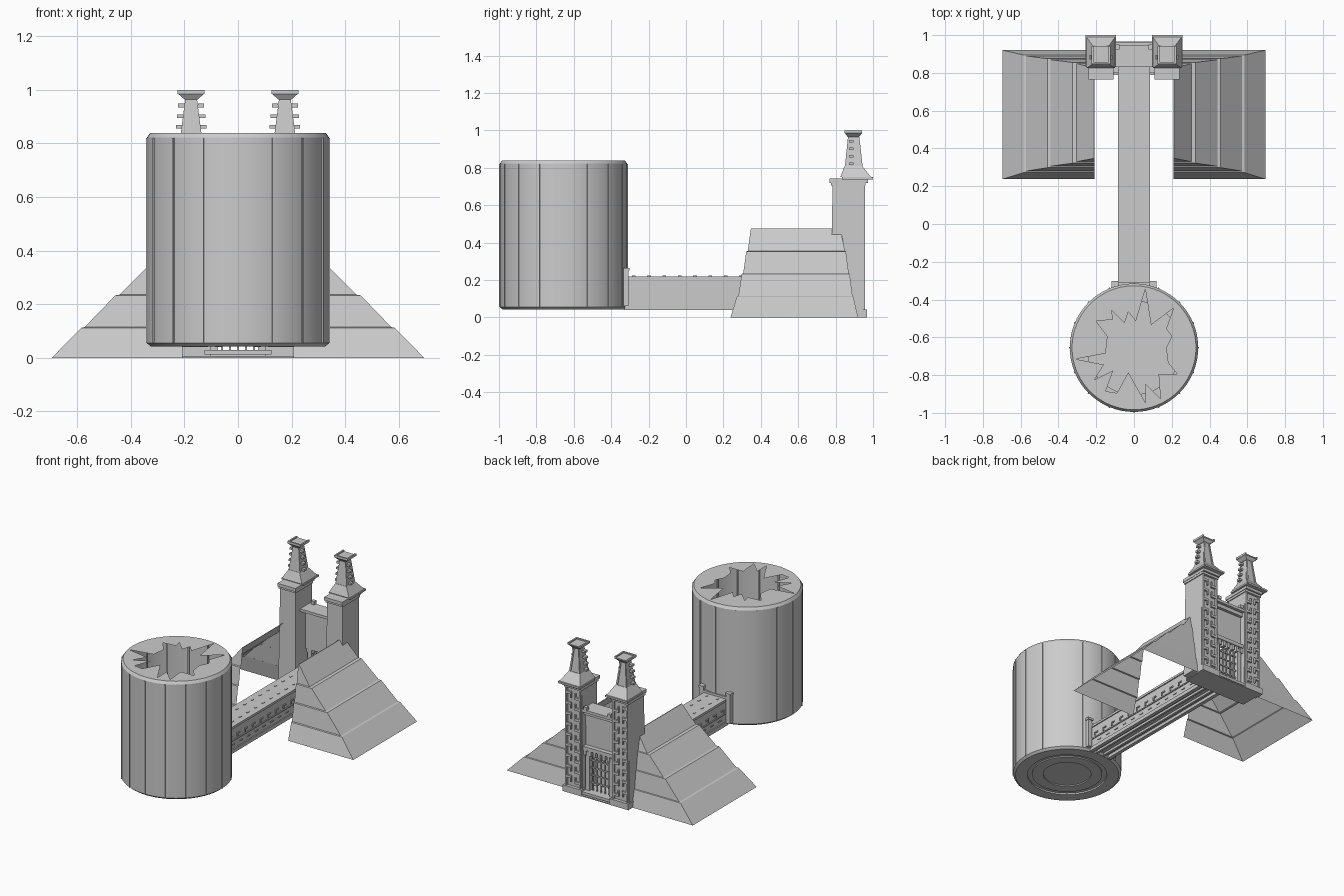
import bpy, bmesh
from math import sin, cos, pi
from mathutils import Matrix

if "Cube" in bpy.data.objects:
    bpy.data.objects.remove(bpy.data.objects["Cube"])


def finish(name, bm, smooth=False):
    bmesh.ops.recalc_face_normals(bm, faces=bm.faces)
    me = bpy.data.meshes.new(name)
    bm.to_mesh(me)
    bm.free()
    ob = bpy.data.objects.new(name, me)
    bpy.context.collection.objects.link(ob)
    if smooth:
        bpy.ops.object.select_all(action='DESELECT')
        ob.select_set(True)
        bpy.context.view_layer.objects.active = ob
        bpy.ops.object.shade_smooth_by_angle(angle=0.5)
    return ob


def block(bm, x, y, z, tx=None, ty=None):
    """Box from ranges; tx, ty give a different top for tapered blocks."""
    tx, ty = tx or x, ty or y
    rings = []
    for (a, b), (c, d), h in ((x, y, z[0]), (tx, ty, z[1])):
        rings.append([bm.verts.new(p) for p in ((a, c, h), (b, c, h), (b, d, h), (a, d, h))])
    lo, hi = rings
    faces = [bm.faces.new(lo[::-1]), bm.faces.new(hi)]
    for i in range(4):
        j = (i + 1) % 4
        faces.append(bm.faces.new((lo[i], lo[j], hi[j], hi[i])))
    return lo + hi


def mirrored(name, bm):
    """Make the right-hand part and its left-hand twin."""
    twin = bm.copy()
    bmesh.ops.scale(twin, vec=(-1, 1, 1), verts=twin.verts)
    finish(name + "_right", bm)
    finish(name + "_left", twin)


# Round tower: thin shell with a broken, jagged top
CY, R, N = -0.655, 0.34, 64
bm = bmesh.new()
profile = [(0.15, 0.052), (0.15, 0.045), (0.22, 0.045), (0.22, 0.052), (0.25, 0.052),
           (0.25, 0.042), (0.325, 0.042), (R, 0.055), (R, 0.822), (0.328, 0.84)]
rings = [[bm.verts.new((r * cos(2 * pi * i / N), CY + r * sin(2 * pi * i / N), z))
          for i in range(N)] for r, z in profile]
bm.faces.new(rings[0])
for a, b in zip(rings, rings[1:]):
    for i in range(N):
        j = (i + 1) % N
        bm.faces.new((a[i], a[j], b[j], b[i]))
jag = [(.17, .0), (.20, .06), (.17, .10), (.21, .21), (.09, .12), (.06, .31), (.01, .14),
       (-.03, .19), (-.05, .13), (-.12, .20), (-.11, .15), (-.20, .14), (-.14, .06),
       (-.15, -.03), (-.31, -.06), (-.16, -.09), (-.21, -.17), (-.11, -.12), (-.15, -.23),
       (-.09, -.24), (-.03, -.13), (.06, -.29), (.06, -.19), (.14, -.27), (.13, -.14),
       (.23, -.14), (.18, -.08)]
star = [bm.verts.new((x, CY + y, 0.84)) for x, y in jag]
edges = [bm.edges.new((star[i], star[i - 1])) for i in range(len(star))]
edges += [bm.edges.get((rings[-1][i], rings[-1][i - 1])) for i in range(N)]
bmesh.ops.triangle_fill(bm, edges=edges, use_beauty=True, normal=(0, 0, 1))
finish("round_tower", bm, True)

# Vertical seams around the round tower
bm = bmesh.new()
for i in range(16):
    vs = block(bm, (R - 0.01, R + 0.004), (-0.004, 0.004), (0.055, 0.82))
    bmesh.ops.transform(bm, verts=vs, matrix=Matrix.Translation((0, CY, 0)) @ Matrix.Rotation(2 * pi * i / 16, 4, 'Z'))
finish("tower_seams", bm)

# Bridge with lipped deck, rails and side details
bm = bmesh.new()
block(bm, (-.078, .078), (-.33, .86), (.06, .205))
block(bm, (-.085, .085), (-.33, .86), (.205, .22))
for s in (-1, 1):
    def sx(a, b):
        return tuple(sorted((s * a, s * b)))
    block(bm, sx(.06, .085), (-.33, .86), (.04, .065))
    block(bm, sx(.07, .084), (-.33, .86), (.118, .126))
    block(bm, sx(.02, .035), (-.33, .86), (.045, .065))
    for i in range(12):
        y = -.29 + i * .082
        block(bm, sx(.075, .085), (y, y + .03), (.15, .158))
        block(bm, sx(.075, .085), (y, y + .008), (.135, .15))
        block(bm, sx(.075, .083), (y + .03, y + .06), (.09, .096))
        block(bm, sx(.035, .045), (y, y + .02), (.215, .223))
finish("bridge", bm)

# Frame where the bridge meets the round tower
bm = bmesh.new()
for s in (-.1, .1):
    block(bm, (s - .015, s + .015), (-.335, -.308), (.06, .25))
    block(bm, (s - .019, s + .019), (-.335, -.302), (.25, .265))
block(bm, (-.1, .1), (-.335, -.31), (.21, .235))
finish("bridge_frame", bm)

# Stepped half pyramids: open shells, cut off on the inner side
tiers = [  # z, outer x, front y, back y
    (0, .695, .238, .92), (.112, .585, .272, .895), (.115, .572, .28, .89),
    (.233, .458, .298, .875), (.236, .442, .306, .87), (.352, .325, .322, .855),
    (.355, .305, .33, .85), (.475, .213, .347, .825)]
bm = bmesh.new()
rows = [[bm.verts.new(p) for p in ((.208, f, z), (x, f, z), (x, b, z), (.208, b, z))]
        for z, x, f, b in tiers]
for a, b in zip(rows, rows[1:]):
    for i in range(3):
        bm.faces.new((a[i], a[i + 1], b[i + 1], b[i]))
bm.faces.new(rows[-1])
mirrored("pyramid_wing", bm)

# Gate pylons
bm = bmesh.new()
block(bm, (.112, .24), (.772, .945), (.04, .71), (.118, .234), (.784, .945))
block(bm, (.105, .245), (.9, .967), (0, .042))
block(bm, (.112, .24), (.775, .96), (.705, .72))
block(bm, (.108, .242), (.766, .972), (.72, .742))
mirrored("pylon", bm)

# Key pattern on the back of the pylons
bm = bmesh.new()
for a in (.118, .222):
    block(bm, (a, a + .012), (.94, .957), (.042, .705))
for i in range(9):
    z = .065 + i * .071
    block(bm, (.13, .165), (.94, .957), (z, z + .016))
    block(bm, (.157, .165), (.94, .957), (z, z + .04))
    block(bm, (.19, .222), (.94, .957), (z + .03, z + .046))
    block(bm, (.19, .198), (.94, .957), (z + .006, z + .046))
mirrored("pylon_key_pattern", bm)

# Spires with flared foot, side teeth and a rimmed cap
bm = bmesh.new()
block(bm, (.095, .258), (.835, 1.0), (.738, .75))
block(bm, (.1, .252), (.825, .99), (.75, .81), (.133, .217), (.848, .942))
block(bm, (.133, .217), (.85, .938), (.81, .965), (.153, .197), (.866, .922))
block(bm, (.15, .2), (.864, .925), (.965, .985), (.127, .223), (.85, .94))
block(bm, (.125, .225), (.848, .85 + .092), (.985, .992))
for a, b in (((.125, .135), (.848, .942)), ((.215, .225), (.848, .942)), ((.135, .215), (.848, .858))):
    block(bm, a, b, (.992, 1.0))
for i in range(4):
    z, d = .815 + i * .04, i * .004
    for a, b in ((.114 + d, .15), (.2, .236 - d)):
        block(bm, (a, b), (.872, .896), (z, z + .014))
for a, b in (((.136, .148), (.155, .163)), ((.202, .214), (.187, .195))):
    block(bm, a, (.935, .944), (.81, .965), b, (.918, .927))
mirrored("spire", bm)

# Gate between the pylons
bm = bmesh.new()
block(bm, (-.12, .12), (.885, .905), (.29, .54))
block(bm, (-.12, .12), (.83, .945), (.56, .578))
block(bm, (-.12, .12), (.9, .925), (.535, .56))
block(bm, (-.12, .12), (.895, .935), (.3, .325))
for i in range(7):
    x = -.105 + i * .035
    block(bm, (x - .01, x + .01), (.895, .93), (.265, .3))
for s in (-.09, .09):
    block(bm, (s - .015, s + .015), (.89, .925), (.03, .29))
    block(bm, (s - .012, s + .012), (.925, .95), (.578, .6))
finish("gate_wall", bm)

# Grille and threshold
bm = bmesh.new()
for i in range(5):
    x = -.06 + i * .03
    block(bm, (x - .004, x + .004), (.9, .908), (.03, .27))
for i in range(4):
    z = .08 + i * .05
    block(bm, (-.08, .08), (.902, .91), (z, z + .008))
finish("gate_grille", bm)
bm = bmesh.new()
block(bm, (-.125, .125), (.8, .96), (.012, .03))
block(bm, (-.235, .235), (.79, .965), (0, .006))
block(bm, (-.105, .105), (.82, .95), (.004, .014))
finish("gate_threshold", bm)
